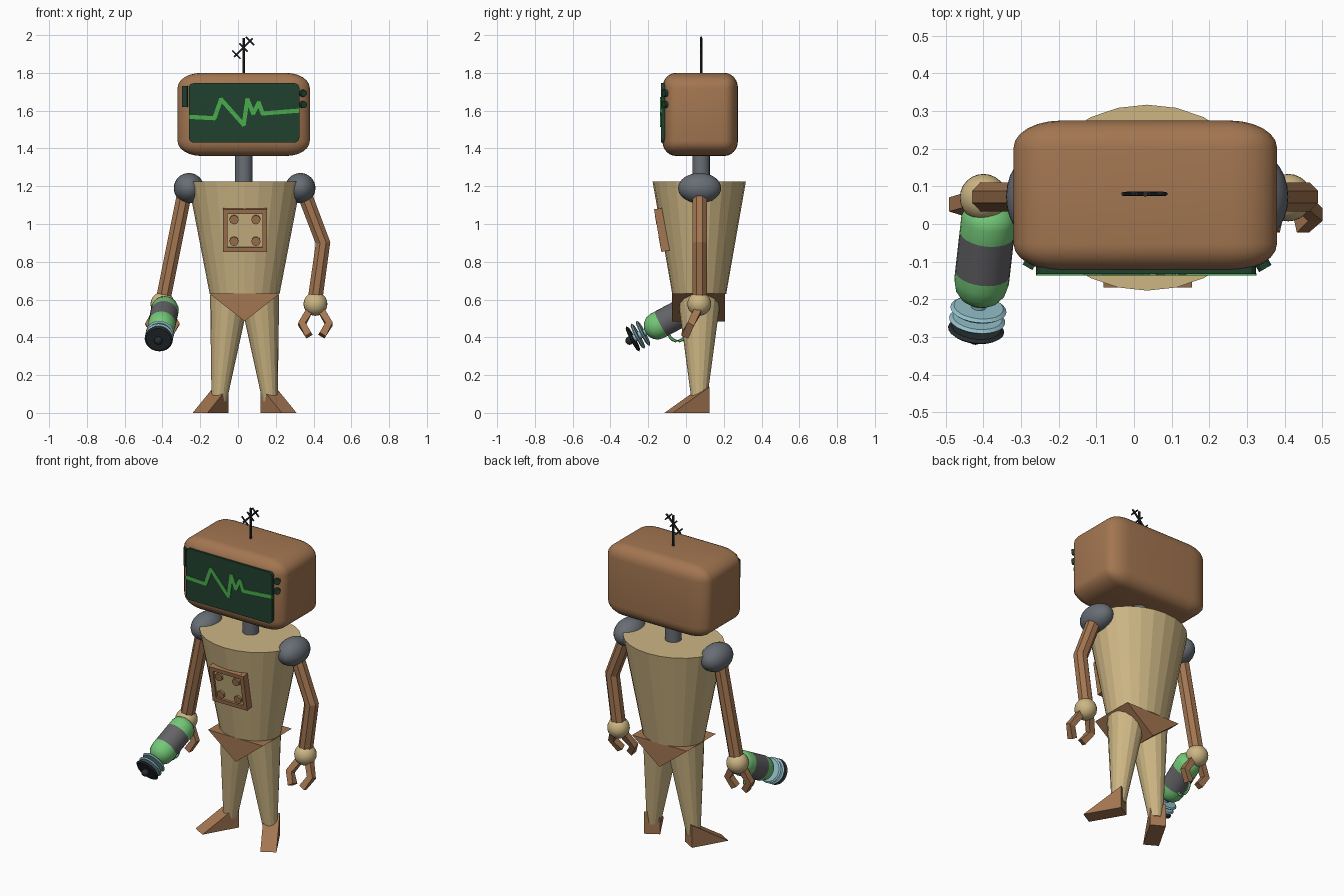
import bpy, bmesh
from math import sin, cos, pi, radians
from mathutils import Vector, Matrix

if "Cube" in bpy.data.objects:
    bpy.data.objects.remove(bpy.data.objects["Cube"])

CX, CY = 0.035, 0.07   # body axis


def material(name, r, g, b):
    lin = [((c / 255 + 0.055) / 1.055) ** 2.4 for c in (r, g, b)] + [1]
    m = bpy.data.materials.new(name)
    m.use_nodes = True
    m.diffuse_color = lin
    m.node_tree.nodes["Principled BSDF"].inputs["Base Color"].default_value = lin
    return m


TAN = material("tan", 205, 182, 132)
BROWN = material("brown", 163, 118, 81)
GREY = material("steel grey", 104, 110, 117)
SCREEN = material("dark green", 32, 64, 47)
TRACE = material("trace green", 74, 172, 76)
GREEN = material("light green", 116, 200, 120)
BAND = material("band grey", 100, 100, 104)
BLUE = material("pale blue", 146, 190, 200)
BLACK = material("black", 38, 44, 46)


def finish(name, bm, mats, smooth=False):
    bmesh.ops.recalc_face_normals(bm, faces=bm.faces)
    me = bpy.data.meshes.new(name)
    bm.to_mesh(me)
    bm.free()
    for m in mats:
        me.materials.append(m)
    ob = bpy.data.objects.new(name, me)
    bpy.context.collection.objects.link(ob)
    if smooth:
        bpy.ops.object.select_all(action='DESELECT')
        ob.select_set(True)
        bpy.context.view_layer.objects.active = ob
        bpy.ops.object.shade_smooth_by_angle(angle=radians(40))
    return ob


def box(name, loc, size, mat, rot=(0, 0, 0), bevel=0, segments=4):
    # bevel is a fraction of each side, so it stretches with the box
    bm = bmesh.new()
    bmesh.ops.create_cube(bm, size=1)
    if bevel:
        bmesh.ops.bevel(bm, geom=bm.edges[:], offset=bevel, segments=segments,
                        profile=0.5, affect='EDGES')
    bmesh.ops.scale(bm, vec=size, verts=bm.verts)
    ob = finish(name, bm, [mat], bool(bevel))
    ob.location, ob.rotation_euler = loc, rot
    return ob


def ball(name, loc, radii, mat):
    bm = bmesh.new()
    bmesh.ops.create_uvsphere(bm, u_segments=24, v_segments=16, radius=1)
    bmesh.ops.scale(bm, vec=radii, verts=bm.verts)
    ob = finish(name, bm, [mat], True)
    ob.location = loc
    return ob


def skin(bm, rings, bands=None):
    n = len(rings[0])
    for i, (a, b) in enumerate(zip(rings, rings[1:])):
        for k in range(n):
            f = bm.faces.new((a[k], a[(k + 1) % n], b[(k + 1) % n], b[k]))
            f.material_index = bands[i] if bands else 0
    bm.faces.new(rings[0])
    bm.faces.new(rings[-1])


def loft(name, sections, sides, mats, bands=None, smooth=False):
    # each section is a level ellipse: centre x, y, z, radius x, y
    bm = bmesh.new()
    rings = [[bm.verts.new((x + rx * cos(2 * pi * k / sides), y + ry * sin(2 * pi * k / sides), z))
              for k in range(sides)] for x, y, z, rx, ry in sections]
    skin(bm, rings, bands)
    return finish(name, bm, mats, smooth)


def tube(name, points, radius, sides, mat, smooth=False):
    # mitred sweep along a path
    pts = [Vector(p) for p in points]
    bm = bmesh.new()
    rings = []
    for i, p in enumerate(pts):
        t = (pts[min(i + 1, len(pts) - 1)] - pts[max(i - 1, 0)]).normalized()
        u = t.cross(Vector((0, 1, 0))).normalized()
        v = t.cross(u)
        angles = [2 * pi * (k + 0.5) / sides for k in range(sides)]
        rings.append([bm.verts.new(p + radius * (u * cos(a) + v * sin(a))) for a in angles])
    skin(bm, rings)
    return finish(name, bm, [mat], smooth)


# Head, neck and screen
box("head", (0.03, 0.075, 1.58), (0.7, 0.4, 0.44), BROWN, bevel=0.18, segments=6)
loft("neck", [(0.03, 0.08, z, 0.046, 0.046) for z in (1.2, 1.4)], 20, [GREY], smooth=True)

bm = bmesh.new()
bmesh.ops.create_cube(bm, size=1)
bmesh.ops.scale(bm, vec=(0.585, 0.035, 0.315), verts=bm.verts)
bmesh.ops.bevel(bm, geom=[e for e in bm.edges if abs(e.verts[0].co.y - e.verts[1].co.y) > 0.01],
                offset=0.025, segments=3, profile=0.5, affect='EDGES')
finish("screen", bm, [SCREEN]).location = (0.032, -0.1155, 1.588)

# Trace on the screen, one thin bar per stroke
trace = [(-0.255, 1.567), (-0.125, 1.56), (-0.09, 1.66), (0.03, 1.525), (0.05, 1.66),
         (0.08, 1.585), (0.11, 1.643), (0.13, 1.585), (0.32, 1.6)]
bm = bmesh.new()
for (x0, z0), (x1, z1) in zip(trace, trace[1:]):
    a, b = Vector((x0, -0.134, z0)), Vector((x1, -0.134, z1))
    d = (b - a).normalized()
    frame = Matrix((d, (0, 1, 0), d.cross(Vector((0, 1, 0))))).transposed().to_4x4()
    size = Matrix.Diagonal(((b - a).length + 0.01, 0.006, 0.022, 1))
    bmesh.ops.create_cube(bm, size=1, matrix=Matrix.Translation((a + b) / 2) @ frame @ size)
finish("screen_trace", bm, [TRACE])

# Head controls
box("head_slot", (-0.279, -0.108, 1.675), (0.03, 0.016, 0.11), SCREEN, rot=(0, 0, radians(-30)))
for i, z in enumerate((1.632, 1.692)):
    ob = loft(f"head_knob_{i + 1}", [(0, 0, h, 0.019, 0.019) for h in (-0.02, 0.012)], 12, [SCREEN])
    ob.location = (0.343, -0.108, z)
    ob.rotation_euler = (radians(90), 0, radians(30))

# Antenna
tube("antenna_mast", [(0.03, 0.08, 1.78), (0.03, 0.08, 1.985)], 0.007, 8, BLACK)
low, high = Vector((-0.02, 0.08, 1.885)), Vector((0.078, 0.08, 1.983))
tube("antenna_boom", [low, high], 0.006, 6, BLACK)
for i, t in enumerate((0.12, 0.5, 0.85)):
    mid, arm = low.lerp(high, t), Vector((-0.022, 0, 0.022))
    tube(f"antenna_bar_{i + 1}", [mid - arm, mid + arm], 0.005, 6, BLACK)

# Torso and pelvis
loft("torso", [(CX, CY, 0.63, 0.185, 0.143), (CX, CY, 1.225, 0.3, 0.247)], 24, [TAN])
bm = bmesh.new()
skin(bm, [[bm.verts.new((CX + x, y, z)) for x, z in ((-0.187, 0.632), (0.187, 0.632), (0, 0.485))]
          for y in (-0.073, 0.207)])
finish("pelvis", bm, [BROWN])

# Chest panel, leaning with the torso wall
lean = Matrix.Translation((0.037, -0.137, 0.967)) @ Matrix.Rotation(radians(9.8), 4, 'X')
parts = [box("panel_plate", (0, 0.018, 0), (0.2, 0.04, 0.19), TAN)]
for s in (-1, 1):
    parts.append(box("panel_frame_side", (s * 0.105, 0.012, 0), (0.025, 0.05, 0.228), BROWN))
    parts.append(box("panel_frame_rail", (0, 0.012, s * 0.102), (0.186, 0.05, 0.025), BROWN))
    for t in (-1, 1):
        knob = loft("panel_knob", [(0, 0, h, 0.024, 0.024) for h in (-0.01, 0.014)], 12, [BROWN])
        knob.location, knob.rotation_euler = (s * 0.058, 0, t * 0.058), (radians(90), 0, 0)
        parts.append(knob)
for ob in parts:
    ob.matrix_world = lean @ Matrix.LocRotScale(ob.location, ob.rotation_euler, None)

# Shoulders, legs and feet
for side, s in (("left", 1), ("right", -1)):
    ball(side + "_shoulder", (CX + s * 0.295, 0.072, 1.19), (0.08, 0.114, 0.08), GREY)
    loft(side + "_leg", [(CX + s * 0.135, CY, 0.06, 0.04, 0.04),
                         (CX + s * 0.077, CY, 0.625, 0.106, 0.116)], 16, [TAN])
    bm = bmesh.new()
    skin(bm, [[bm.verts.new((x, y, z)) for y, z in ((-0.112, 0), (0.112, 0), (0.112, 0.138))]
              for x in (-0.045, 0.045)])
    foot = finish(side + "_foot", bm, [BROWN])
    foot.location = (CX + s * 0.18, 0.005, 0)
    foot.rotation_euler.z = s * radians(30)

# Arms
tube("left_arm", [(0.34, 0.072, 1.19), (0.45, 0.072, 0.9), (0.408, 0.072, 0.6)], 0.042, 8, BROWN)
tube("right_arm", [(-0.278, 0.072, 1.19), (-0.396, 0.072, 0.6)], 0.042, 8, BROWN)

# Hands with two bent claws each
for side, x, reach in (("left", 0.41, 0.075), ("right", -0.4, 0.03)):
    ball(side + "_hand", (x, 0.07, 0.577), (0.063, 0.063, 0.063), TAN)
    for i, s in enumerate((-1, 1)):
        tube(f"{side}_claw_{i + 1}", [(x + s * 0.03, 0.065, 0.545),
                                      (x + s * 0.072, 0.07 - reach * 0.6, 0.47),
                                      (x + s * 0.035, 0.07 - reach, 0.41)], 0.027, 4, BROWN)

# Ray gun, built along its own axis from muzzle to back
aim = Vector((0.1, 0.88, 0.47)).to_track_quat('Z', 'Y')
gun = Matrix.LocRotScale(Vector((-0.42, -0.285, 0.39)), aim, None)
R = 0.073
dome = [(radians(a), sin(radians(a)) * R) for a in (8, 25, 45, 65, 90)]
profile = [(0.15 - cos(a) * 0.07, r) for a, r in dome] + [(0.176, R), (0.295, R)]
profile += [(0.34 + cos(a) * 0.05, r) for a, r in reversed(dome)]
bands = [int(0.17 < s < 0.29) for s, r in profile[:-1]]
gun_parts = [loft("gun_body", [(0, 0, s, r, r) for s, r in profile], 24, [GREEN, BAND], bands, True),
             loft("gun_barrel", [(0, 0, s, 0.02, 0.02) for s in (0, 0.1)], 12, [BLUE], smooth=True),
             ball("gun_tip", (0, 0, -0.016), (0.022, 0.022, 0.022), BLACK)]
for name, s, mat in (("gun_muzzle_disc", 0.004, BLACK), ("gun_front_disc", 0.034, BLUE),
                     ("gun_rear_disc", 0.066, BLUE)):
    gun_parts.append(loft(name, [(0, 0, s + h, r, r) for h, r in
                                 ((-0.007, 0.066), (0, 0.075), (0.007, 0.066))], 24, [mat]))
for ob in gun_parts:
    ob.matrix_world = gun @ Matrix.Translation(ob.location)

# Trigger guard
tube("gun_trigger_guard", [(-0.4, -0.045 + 0.048 * cos(a), 0.43 + 0.05 * sin(a))
                           for a in [radians(d) for d in range(160, 381, 20)]], 0.008, 6, GREEN)
